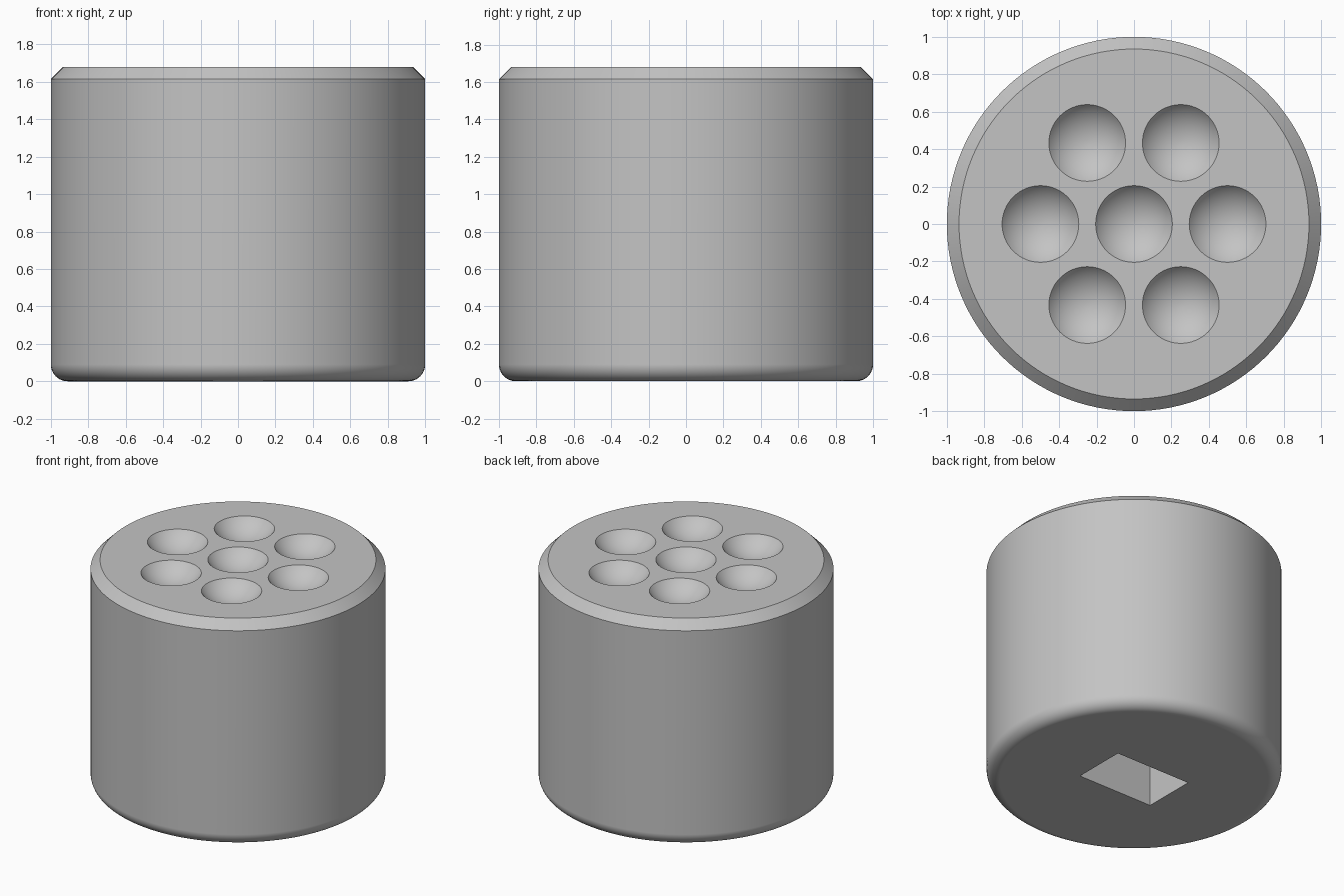
import bpy
import bmesh
from math import sin, cos, pi, radians

if "Cube" in bpy.data.objects:
    bpy.data.objects.remove(bpy.data.objects["Cube"], do_unlink=True)

RADIUS, HEIGHT = 1.0, 1.68
CHAMFER, FILLET = 0.065, 0.09
DIMPLE_RADIUS, DIMPLE_DEPTH, SPACING = 0.205, 0.1, 0.5
SLOT = (0.62, 0.40, 0.5)
SIDES = 128

grey = bpy.data.materials.new("plain grey")
grey.use_nodes = True
grey.diffuse_color = (0.55, 0.55, 0.55, 1)
grey.node_tree.nodes["Principled BSDF"].inputs["Base Color"].default_value = grey.diffuse_color


def turned_solid(name, profile, sides):
    """Closed solid of revolution from (radius, height) points, bottom to top."""
    bm = bmesh.new()
    rings = [[bm.verts.new((r * cos(2 * pi * i / sides), r * sin(2 * pi * i / sides), z))
              for i in range(sides)] for r, z in profile]
    for low, high in zip(rings, rings[1:]):
        for i in range(sides):
            j = (i + 1) % sides
            bm.faces.new((low[i], low[j], high[j], high[i]))
    bm.faces.new(reversed(rings[0]))
    bm.faces.new(rings[-1])
    mesh = bpy.data.meshes.new(name)
    bm.to_mesh(mesh)
    bm.free()
    mesh.materials.append(grey)
    obj = bpy.data.objects.new(name, mesh)
    bpy.context.collection.objects.link(obj)
    return obj


def activate(obj):
    bpy.ops.object.select_all(action='DESELECT')
    obj.select_set(True)
    bpy.context.view_layer.objects.active = obj


def carve(target, cutter):
    cutter.hide_render = True
    cut = target.modifiers.new("cut", 'BOOLEAN')
    cut.operation, cut.solver, cut.object = 'DIFFERENCE', 'EXACT', cutter
    activate(target)
    bpy.ops.object.modifier_apply(modifier=cut.name)
    bpy.data.objects.remove(cutter, do_unlink=True)


# Round body: rounded bottom edge, straight wall, chamfered top edge
steps = 10
profile = [(RADIUS - FILLET + FILLET * sin(a), FILLET - FILLET * cos(a))
           for a in (pi / 2 * i / steps for i in range(steps + 1))]
profile += [(RADIUS, HEIGHT - CHAMFER), (RADIUS - CHAMFER, HEIGHT)]
body = turned_solid("body", profile, SIDES)

# Seven round dimples in the top: one central, six around it
ball_radius = (DIMPLE_RADIUS ** 2 + DIMPLE_DEPTH ** 2) / (2 * DIMPLE_DEPTH)
centres = [(0, 0)] + [(SPACING * cos(i * pi / 3), SPACING * sin(i * pi / 3)) for i in range(6)]
for x, y in centres:
    bpy.ops.mesh.primitive_uv_sphere_add(
        segments=64, ring_count=48, radius=ball_radius,
        location=(x, y, HEIGHT - DIMPLE_DEPTH + ball_radius))
    ball = bpy.context.object
    ball.data.materials.append(grey)
    carve(body, ball)

# Rectangular slot in the underside
bpy.ops.mesh.primitive_cube_add(size=1, location=(0, 0, 0))
slot = bpy.context.object
slot.scale = (SLOT[0], SLOT[1], 2 * SLOT[2])
slot.data.materials.append(grey)
carve(body, slot)

# Smooth curves, crisp edges
activate(body)
bpy.ops.object.shade_smooth_by_angle(angle=radians(30))
weighted = body.modifiers.new("flat faces", 'WEIGHTED_NORMAL')
weighted.keep_sharp = True
